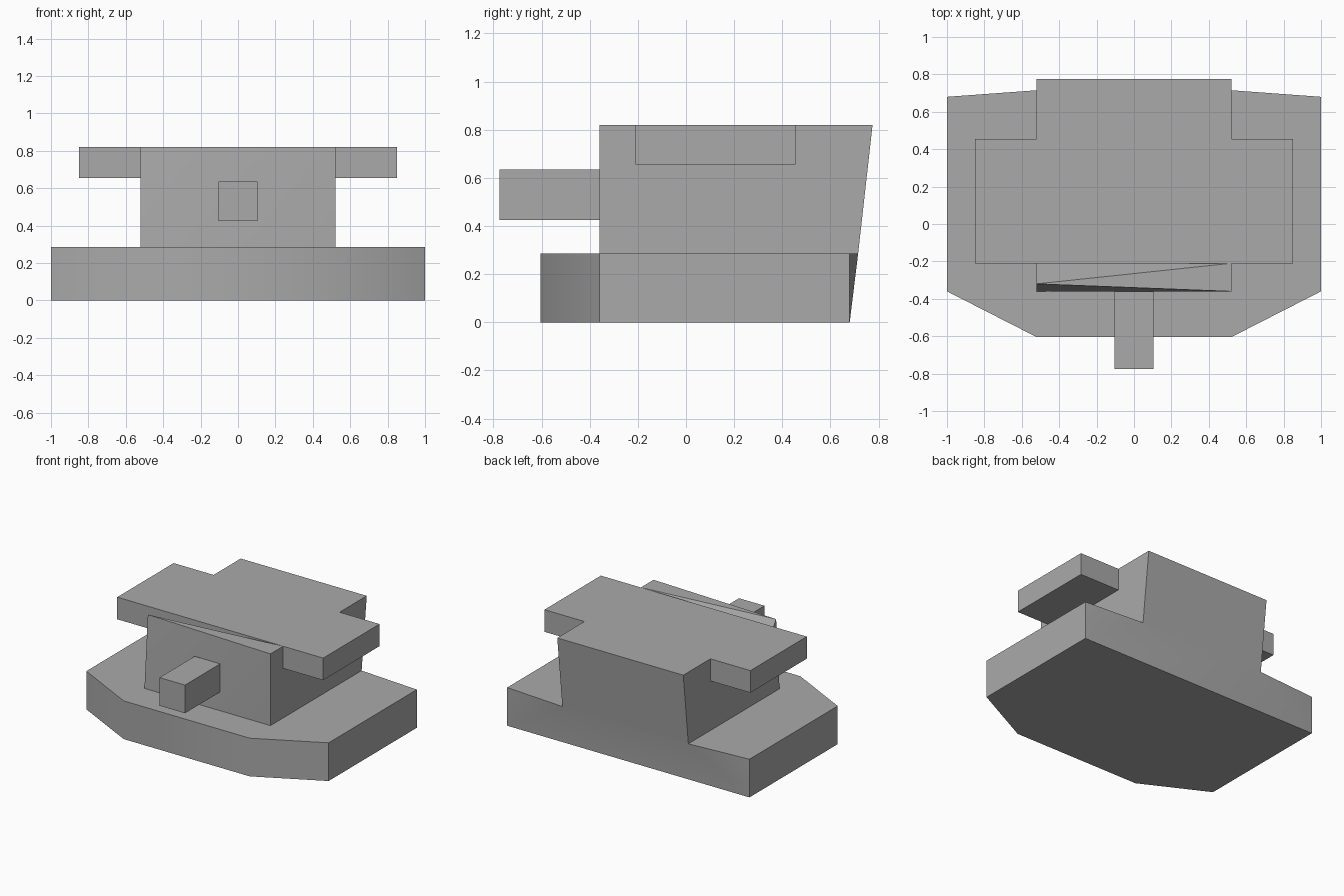
import bpy
import bmesh
import math

cube = bpy.data.objects.get("Cube")
if cube:
    bpy.data.objects.remove(cube, do_unlink=True)

GREY = (0.4, 0.4, 0.4, 1.0)
mat = bpy.data.materials.new("plain grey")
mat.use_nodes = True
mat.diffuse_color = GREY
mat.node_tree.nodes["Principled BSDF"].inputs["Base Color"].default_value = GREY


def solid(name, points):
    """Convex solid through the given corners, coplanar triangles merged."""
    bm = bmesh.new()
    for p in points:
        bm.verts.new(p)
    bmesh.ops.convex_hull(bm, input=bm.verts)
    bmesh.ops.dissolve_limit(bm, angle_limit=0.01, verts=bm.verts, edges=bm.edges)
    bmesh.ops.recalc_face_normals(bm, faces=bm.faces)
    mesh = bpy.data.meshes.new(name)
    bm.to_mesh(mesh)
    bm.free()
    mesh.materials.append(mat)
    obj = bpy.data.objects.new(name, mesh)
    bpy.context.collection.objects.link(obj)
    bpy.ops.object.select_all(action='DESELECT')
    obj.select_set(True)
    bpy.context.view_layer.objects.active = obj
    bpy.ops.object.shade_smooth_by_angle(angle=math.radians(30))
    return obj


def box(name, xs, ys, zs):
    return solid(name, [(x, y, z) for x in xs for y in ys for z in zs])


W = 0.52        # half width of the tower
DECK = 0.285    # top of the base
ROOF = 0.82     # top of the tower
SIDES = (-1, 1)

# Base with a chamfered front and a slightly bulged upper back edge
base = [(s * x, y, z) for s in SIDES for z in (0, DECK)
        for x, y in ((1, 0.68), (1, -0.36), (W, -0.605))]
base += [(s * W, 0.715, DECK) for s in SIDES]
solid("base", base)

# Tower body with a sloping back
body = [(s * W, y, z) for s in SIDES
        for y, z in ((-0.21, DECK), (-0.21, ROOF), (0.715, DECK), (0.775, ROOF))]
solid("tower_body", body)

# Tower front, leaning and notched on one top corner
front = [(s * W, y, DECK) for s in SIDES for y in (-0.36, -0.21)]
front += [(W, -0.36, ROOF), (W, -0.21, ROOF), (-W, -0.32, ROOF), (-W, -0.21, 0.655)]
solid("tower_front", front)

# Side wings at roof level
for s, side in ((1, "left"), (-1, "right")):
    box(side + "_wing", (s * W, s * 0.85), (-0.21, 0.455), (0.655, ROOF))

# Square barrel
box("barrel", (-0.105, 0.105), (-0.775, -0.36), (0.425, 0.635))
